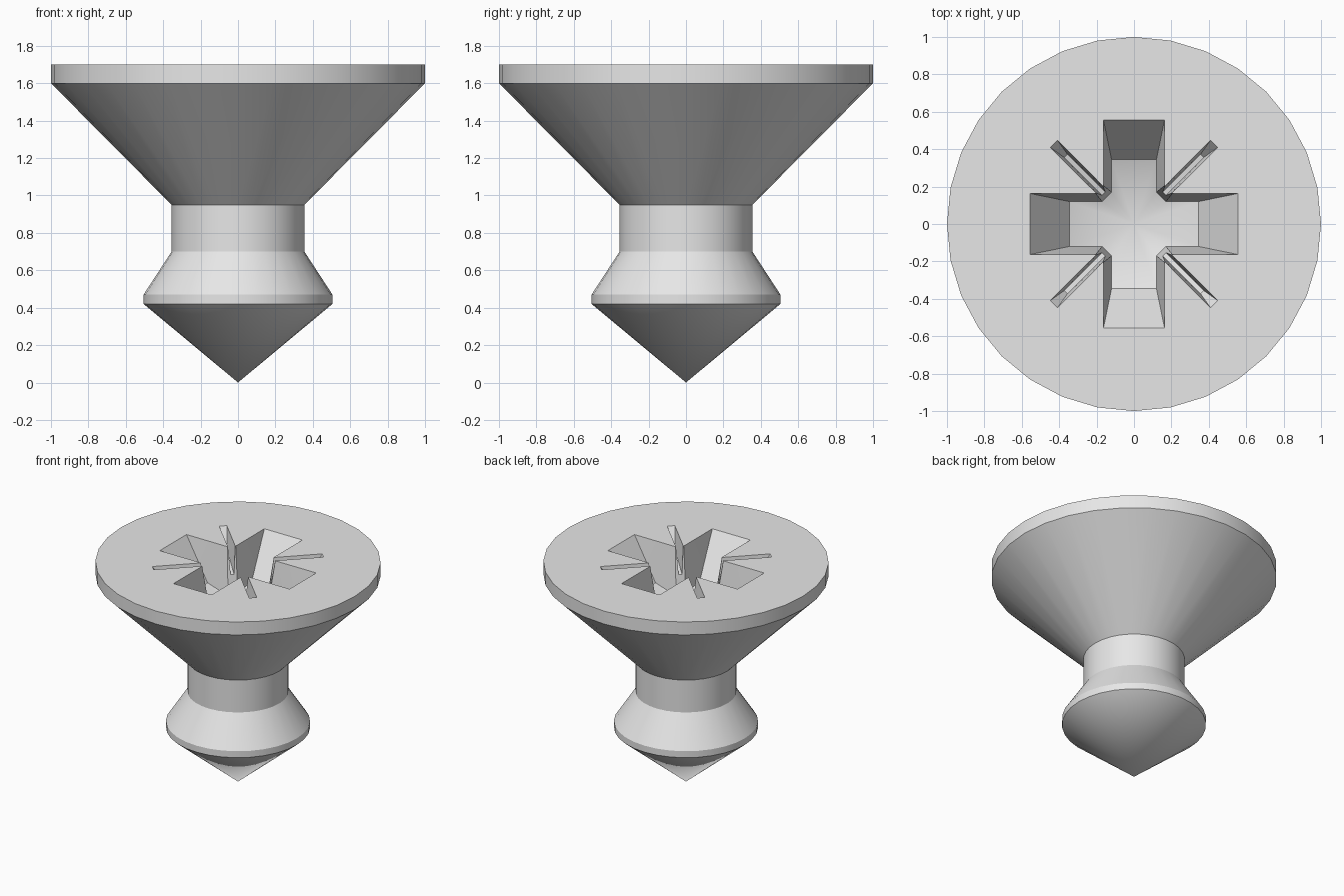
import bpy
import bmesh
from math import cos, sin, radians, hypot
from mathutils import Vector, Matrix

if "Cube" in bpy.data.objects:
    bpy.data.objects.remove(bpy.data.objects["Cube"])

SEGMENTS = 32
TOP = 1.7

steel = bpy.data.materials.new("plain_grey")
steel.use_nodes = True
GREY = (0.8, 0.8, 0.8, 1)
steel.diffuse_color = GREY
steel.node_tree.nodes["Principled BSDF"].inputs["Base Color"].default_value = GREY


def finish(bm, name):
    bmesh.ops.recalc_face_normals(bm, faces=bm.faces)
    mesh = bpy.data.meshes.new(name)
    bm.to_mesh(mesh)
    bm.free()
    mesh.materials.append(steel)
    obj = bpy.data.objects.new(name, mesh)
    bpy.context.collection.objects.link(obj)
    return obj


def lathe(name, profile):
    """Turn a radius/height profile around z, closed by a tip and a flat cap."""
    bm = bmesh.new()
    tip = bm.verts.new((0, 0, 0))
    steps = [radians(360 * i / SEGMENTS) for i in range(SEGMENTS)]
    rings = [[bm.verts.new((r * cos(a), r * sin(a), z)) for a in steps]
             for r, z in profile]
    for i in range(SEGMENTS):
        j = (i + 1) % SEGMENTS
        bm.faces.new((tip, rings[0][i], rings[0][j]))
        for low, high in zip(rings, rings[1:]):
            bm.faces.new((low[i], low[j], high[j], high[i]))
    bm.faces.new(rings[-1])
    return finish(bm, name)


def pocket(name, rim, floor, apex=None):
    """Tapered cutter from a rim outline down to a floor, raised above the head."""
    bm = bmesh.new()
    upper, lower = [], []
    for p, q in zip(rim, floor):
        p, q = Vector(p), Vector(q)
        upper.append(bm.verts.new(p + (p - q) * 0.1))
        lower.append(bm.verts.new(q))
    centre = bm.verts.new(apex) if apex else None
    for i in range(len(rim)):
        j = (i + 1) % len(rim)
        bm.faces.new((lower[i], lower[j], upper[j], upper[i]))
        if centre:
            bm.faces.new((centre, lower[j], lower[i]))
    bm.faces.new(upper)
    if not centre:
        bm.faces.new(lower)
    bmesh.ops.triangulate(bm, faces=bm.faces)
    return finish(bm, name)


def cut(body, cutter):
    cutter.hide_render = True
    mod = body.modifiers.new("recess", "BOOLEAN")
    mod.operation = "DIFFERENCE"
    mod.solver = "EXACT"
    mod.object = cutter
    bpy.context.view_layer.objects.active = body
    bpy.ops.object.modifier_apply(modifier=mod.name)
    bpy.data.objects.remove(cutter)


# Countersunk body with neck, collar and pointed end
screw = lathe("screw_body", [(0.505, 0.42), (0.505, 0.47), (0.355, 0.7),
                             (0.355, 0.95), (1, 1.6), (1, TOP)])

# Cross recess with a shallow conical floor
APEX = TOP - 0.43
rim, floor = [], []
for quarter in range(4):
    turn = Matrix.Rotation(radians(90 * quarter), 3, "Z")
    for x, y in [(0.555, -0.163), (0.555, 0.163), (0.205, 0.163), (0.163, 0.205)]:
        rim.append(turn @ Vector((x, y, TOP)))
    for x, y in [(0.345, -0.12), (0.345, 0.12), (0.17, 0.12), (0.12, 0.17)]:
        floor.append(turn @ Vector((x, y, APEX + 0.356 * hypot(x, y))))
cut(screw, pocket("cross_cutter", rim, floor, (0, 0, APEX)))

# Thin diagonal slots between the arms
for quarter in range(4):
    turn = Matrix.Rotation(radians(45 + 90 * quarter), 3, "Z")
    rim = [turn @ Vector((x, y, TOP)) for x, y in
           [(0.15, -0.027), (0.605, -0.027), (0.605, 0.027), (0.15, 0.027)]]
    floor = [turn @ Vector((x, y, TOP - d)) for x, y, d in
             [(0.15, -0.012, 0.22), (0.515, -0.012, 0.14),
              (0.515, 0.012, 0.14), (0.15, 0.012, 0.22)]]
    cut(screw, pocket("slot_cutter", rim, floor))

# Smooth round sides, crisp edges
bpy.ops.object.select_all(action="DESELECT")
screw.select_set(True)
bpy.context.view_layer.objects.active = screw
bpy.ops.object.shade_smooth_by_angle(angle=radians(30))
